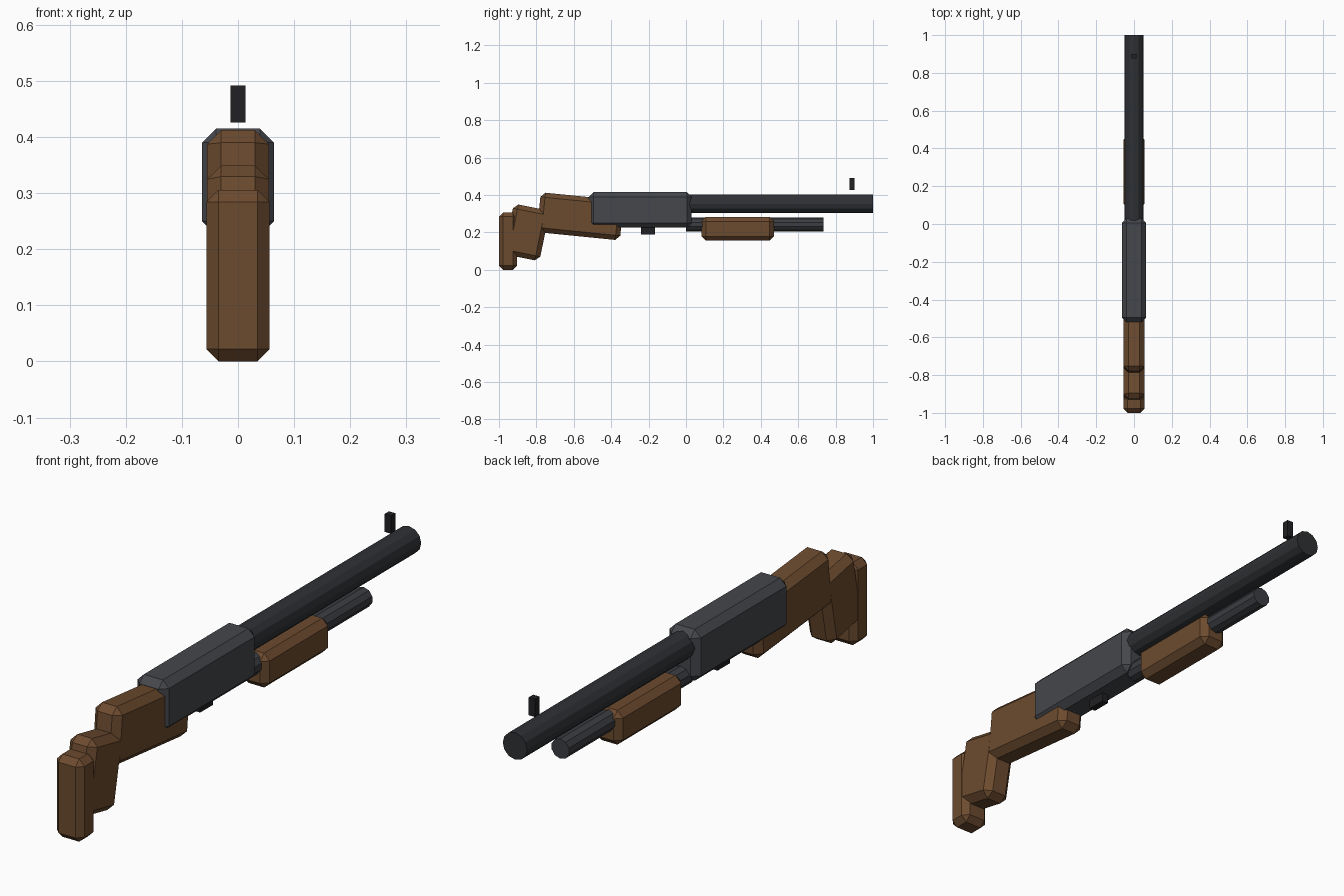
import bpy, bmesh
from math import pi
from mathutils import Matrix

if "Cube" in bpy.data.objects:
    bpy.data.objects.remove(bpy.data.objects["Cube"])


def material(name, rgb):
    m = bpy.data.materials.new(name)
    m.diffuse_color = (*rgb, 1)
    m.use_nodes = True
    m.node_tree.nodes["Principled BSDF"].inputs["Base Color"].default_value = m.diffuse_color
    return m


WOOD = material("wood", (0.15, 0.07, 0.028))
STEEL = material("receiver_steel", (0.06, 0.063, 0.072))
DARK = material("barrel_steel", (0.028, 0.03, 0.034))
TUBE = material("tube_steel", (0.045, 0.047, 0.054))
BLACK = material("black_steel", (0.015, 0.015, 0.017))


def finish(name, bm, mat):
    mesh = bpy.data.meshes.new(name)
    bm.to_mesh(mesh)
    bm.free()
    mesh.materials.append(mat)
    obj = bpy.data.objects.new(name, mesh)
    bpy.context.collection.objects.link(obj)
    return obj


def block(name, centre, size, mat, bevel=0.0, tilt=0.0):
    """Box with one-segment chamfers, tilted about the x axis."""
    bm = bmesh.new()
    bmesh.ops.create_cube(bm, size=1, matrix=Matrix.Diagonal((*size, 1)))
    obj = finish(name, bm, mat)
    obj.location = centre
    obj.rotation_euler.x = tilt
    if bevel:
        mod = obj.modifiers.new("chamfer", 'BEVEL')
        mod.width = bevel
        mod.segments = 1
    return obj


def rod(name, y0, y1, z, radius, sides, mat):
    """Faceted cylinder running along y."""
    bm = bmesh.new()
    bmesh.ops.create_cone(bm, cap_ends=True, segments=sides, radius1=radius,
                          radius2=radius, depth=y1 - y0,
                          matrix=Matrix.Rotation(pi / 2, 4, 'X'))
    obj = finish(name, bm, mat)
    obj.location = (0, (y0 + y1) / 2, z)
    return obj


# Metal body
block("receiver", (0, -0.245, 0.32), (0.128, 0.55, 0.19), STEEL, 0.025)
rod("barrel", 0.0, 1.0, 0.353, 0.05, 12, DARK)
rod("magazine_tube", 0.0, 0.735, 0.242, 0.037, 10, TUBE)
block("trigger", (0, -0.203, 0.22), (0.026, 0.074, 0.06), BLACK)
block("front_sight", (0, 0.888, 0.459), (0.026, 0.026, 0.066), BLACK)

# Wooden pump grip and three-piece stock
block("pump_grip", (0, 0.277, 0.219), (0.11, 0.386, 0.127), WOOD, 0.023)
block("stock_front", (0, -0.565, 0.286), (0.11, 0.446, 0.214), WOOD, 0.025, -0.1)
block("stock_middle", (0, -0.852, 0.2), (0.11, 0.195, 0.275), WOOD, 0.025, -0.2)
block("stock_butt", (0, -0.952, 0.153), (0.113, 0.096, 0.306), WOOD, 0.022)
